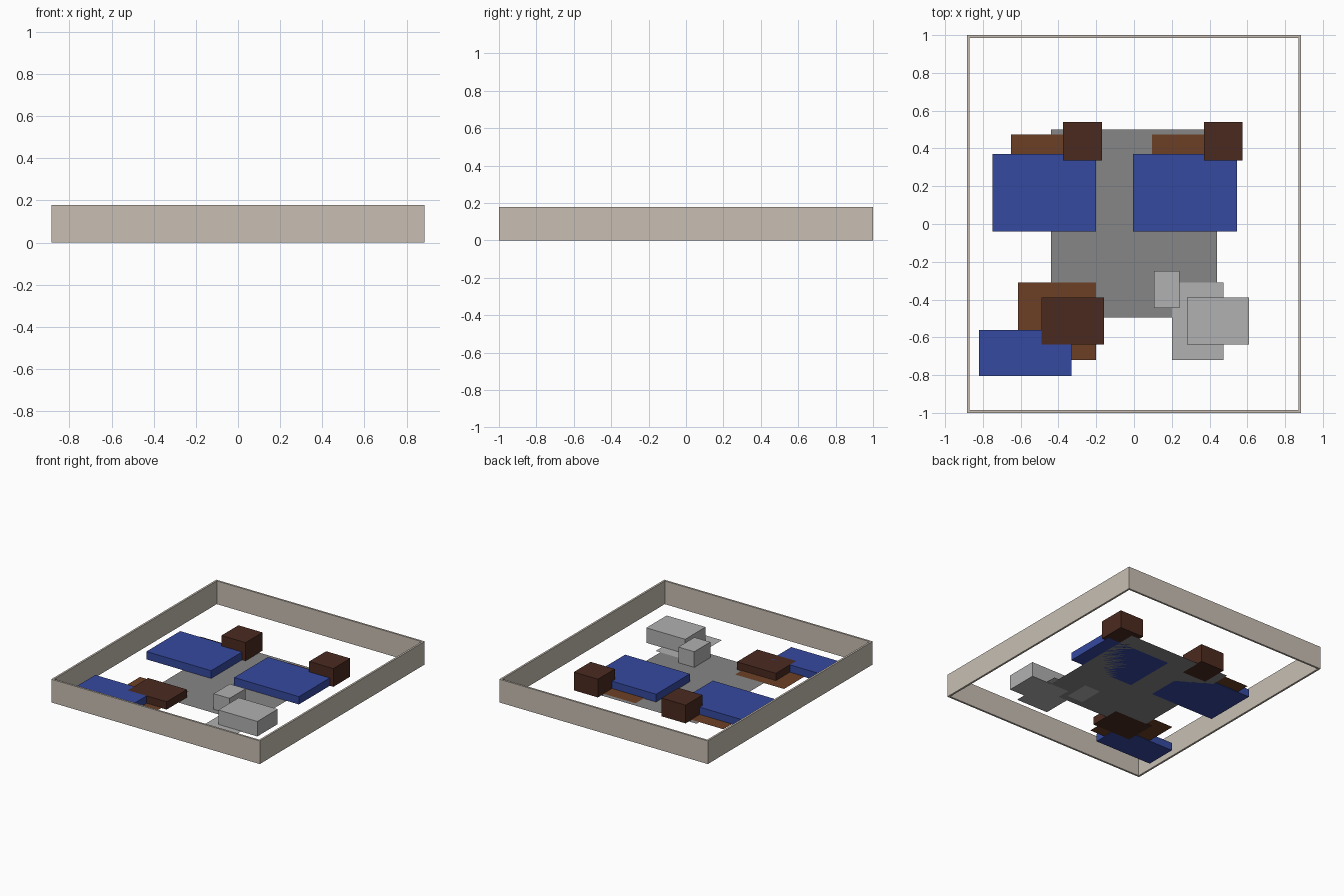
import bpy

if "Cube" in bpy.data.objects:
    bpy.data.objects.remove(bpy.data.objects["Cube"])


def material(name, rgb):
    m = bpy.data.materials.new(name)
    m.diffuse_color = (*rgb, 1)
    m.use_nodes = True
    m.node_tree.nodes["Principled BSDF"].inputs["Base Color"].default_value = m.diffuse_color
    return m


WALL = material("beige", (0.58, 0.52, 0.45))
FLOOR = material("mid_grey", (0.24, 0.24, 0.24))
BLUE = material("blue", (0.036, 0.067, 0.35))
BROWN = material("brown", (0.15, 0.051, 0.019))
DARK = material("dark_brown", (0.069, 0.023, 0.014))
PALE = material("light_grey", (0.44, 0.44, 0.44))


def box(name, x0, x1, y0, y1, height, mat):
    """Box standing on the ground, given by its footprint."""
    bpy.ops.mesh.primitive_cube_add(
        size=1, location=((x0 + x1) / 2, (y0 + y1) / 2, height / 2))
    o = bpy.context.object
    o.name = name
    o.scale = (x1 - x0, y1 - y0, height)
    bpy.ops.object.transform_apply(location=False, rotation=False, scale=True)
    o.data.materials.append(mat)


def sheet(name, x0, x1, y0, y1, z, mat):
    """Flat single-face mat."""
    bpy.ops.mesh.primitive_plane_add(
        size=1, location=((x0 + x1) / 2, (y0 + y1) / 2, z))
    o = bpy.context.object
    o.name = name
    o.scale = (x1 - x0, y1 - y0, 1)
    bpy.ops.object.transform_apply(location=False, rotation=False, scale=True)
    o.data.materials.append(mat)


# Perimeter walls
X, Y, T, H = 0.885, 1.0, 0.015, 0.178
box("front_wall", -X, X, -Y, -Y + T, H, WALL)
box("back_wall", -X, X, Y - T, Y, H, WALL)
box("left_wall", -X, -X + T, -Y + T, Y - T, H, WALL)
box("right_wall", X - T, X, -Y + T, Y - T, H, WALL)

# Floor
sheet("floor", -0.44, 0.44, -0.495, 0.5, 0.0, FLOOR)

# Two matching bed groups: rug, bed and cabinet
for side, dx in (("left", 0), ("right", 0.745)):
    sheet(side + "_rug", -0.65 + dx, -0.235 + dx, 0.06, 0.475, 0.004, BROWN)
    box(side + "_bed", -0.75 + dx, -0.20 + dx, -0.04, 0.37, 0.06, BLUE)
    box(side + "_cabinet", -0.375 + dx, -0.17 + dx, 0.335, 0.54, 0.14, DARK)

# Front left seating group
sheet("front_rug", -0.615, -0.20, -0.72, -0.31, 0.004, BROWN)
box("low_table", -0.49, -0.16, -0.637, -0.39, 0.06, DARK)
box("sofa", -0.82, -0.33, -0.805, -0.56, 0.06, BLUE)

# Front right washing group
sheet("tile_mat", 0.20, 0.475, -0.72, -0.31, 0.004, PALE)
box("tub", 0.28, 0.61, -0.637, -0.39, 0.115, PALE)
box("stool", 0.105, 0.24, -0.445, -0.25, 0.12, PALE)
